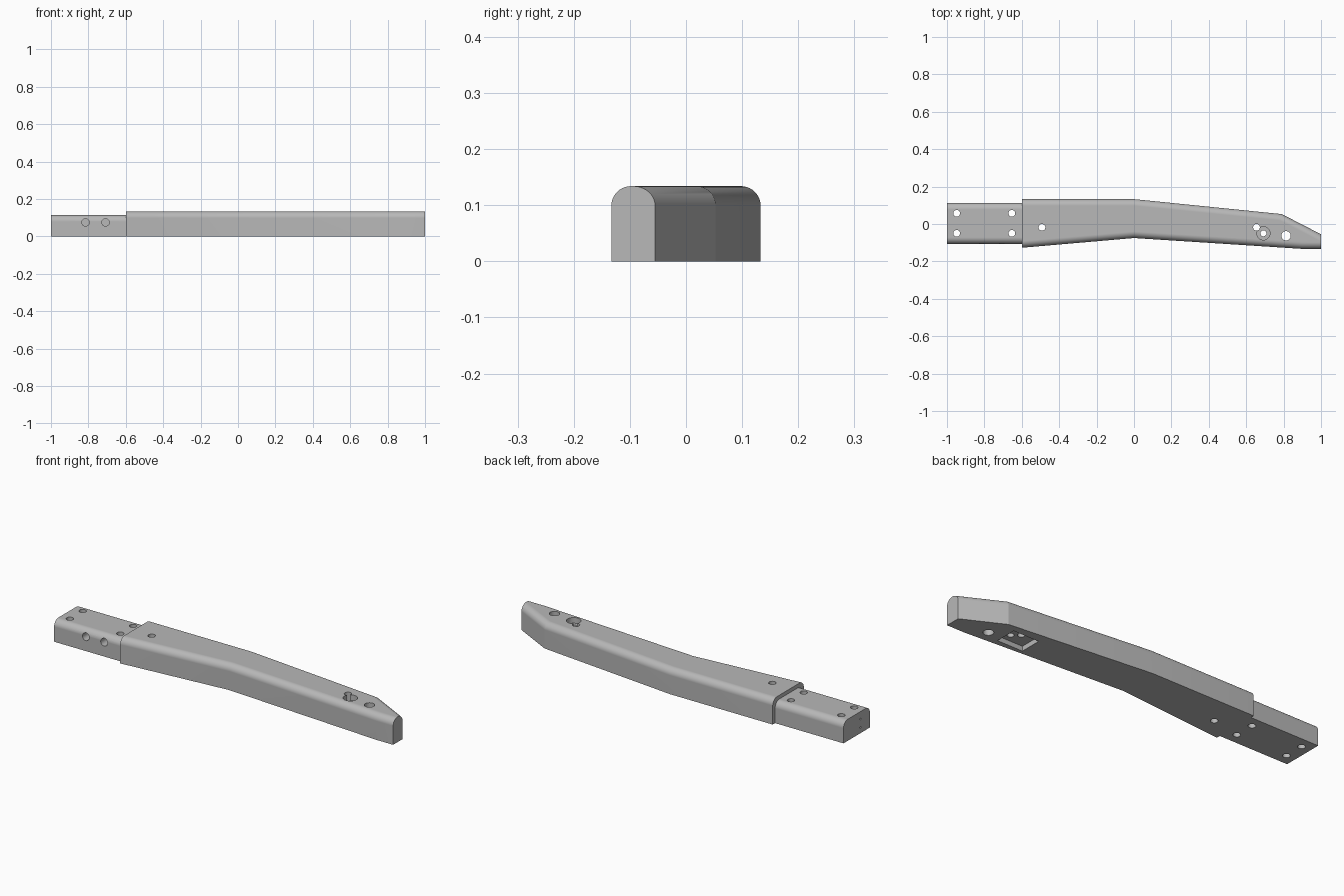
import bpy, bmesh, math
from mathutils import Matrix

if "Cube" in bpy.data.objects:
    bpy.data.objects.remove(bpy.data.objects["Cube"], do_unlink=True)

grey = bpy.data.materials.new("grey_metal")
grey.use_nodes = True
colour = (0.48, 0.48, 0.48, 1)
grey.diffuse_color = colour
grey.node_tree.nodes["Principled BSDF"].inputs["Base Color"].default_value = colour


def add_object(name, bm):
    mesh = bpy.data.meshes.new(name)
    bmesh.ops.recalc_face_normals(bm, faces=bm.faces)
    bm.to_mesh(mesh)
    bm.free()
    mesh.materials.append(grey)
    obj = bpy.data.objects.new(name, mesh)
    bpy.context.collection.objects.link(obj)
    return obj


def rounded_bar(name, outline, height, radius):
    """Extrude a plan outline and round the top edges along its sides."""
    bm = bmesh.new()
    base = bm.faces.new([bm.verts.new((x, y, 0)) for x, y in outline])
    ext = bmesh.ops.extrude_face_region(bm, geom=[base], use_keep_orig=True)
    tops = [v for v in ext["geom"] if isinstance(v, bmesh.types.BMVert)]
    bmesh.ops.translate(bm, verts=tops, vec=(0, 0, height))
    bmesh.ops.recalc_face_normals(bm, faces=bm.faces)
    sides = [e for e in bm.edges if all(v in tops for v in e.verts)
             and abs(e.verts[0].co.x - e.verts[1].co.x) > 0.01]
    bmesh.ops.bevel(bm, geom=sides, offset=radius, offset_type='OFFSET',
                    segments=10, profile=0.5, affect='EDGES', clamp_overlap=False)
    return add_object(name, bm)


def cut(obj, bm):
    """Subtract a temporary cutter from a part."""
    cutter = add_object("cutter", bm)
    cutter.hide_render = True
    mod = obj.modifiers.new("cut", 'BOOLEAN')
    mod.operation = 'DIFFERENCE'
    mod.solver = 'EXACT'
    mod.object = cutter
    bpy.context.view_layer.objects.active = obj
    bpy.ops.object.modifier_apply(modifier=mod.name)
    bpy.data.objects.remove(cutter, do_unlink=True)


def drill(obj, centre, radius, depth, axis='Z'):
    bm = bmesh.new()
    turn = {'Z': Matrix(), 'Y': Matrix.Rotation(math.pi / 2, 4, 'X'),
            'X': Matrix.Rotation(math.pi / 2, 4, 'Y')}[axis]
    bmesh.ops.create_cone(bm, cap_ends=True, segments=32, radius1=radius,
                          radius2=radius, depth=depth,
                          matrix=Matrix.Translation(centre) @ turn)
    cut(obj, bm)


# Main curved arm
arm = rounded_bar("arm_body", [(-0.6, -0.127), (0, -0.075), (0.9, -0.133), (1, -0.133),
                               (1, -0.055), (0.79, 0.053), (0, 0.133), (-0.6, 0.133)],
                  0.134, 0.035)
# Narrower mounting tang
tang = rounded_bar("mounting_tang", [(-1, -0.107), (-0.6, -0.107),
                                     (-0.6, 0.113), (-1, 0.113)], 0.114, 0.035)

# Square recess under the tip
bm = bmesh.new()
bmesh.ops.create_cube(bm, size=1, matrix=Matrix.Translation((0.66, -0.035, 0))
                      @ Matrix.Diagonal((0.148, 0.115, 0.05, 1)))
cut(arm, bm)

# Through holes and counterbore in the arm
for x, y, r in [(-0.492, -0.018, 0.018), (0.655, -0.018, 0.018),
                (0.692, -0.05, 0.016), (0.813, -0.063, 0.025)]:
    drill(arm, (x, y, 0.07), r, 0.4)
drill(arm, (0.692, -0.05, 0.134), 0.035, 0.06)

# Bolt holes through the tang, blind holes in its front and end
for x in (-0.948, -0.653):
    for y in (-0.05, 0.057):
        drill(tang, (x, y, 0.06), 0.018, 0.4)
for x in (-0.815, -0.708):
    drill(tang, (x, -0.107, 0.075), 0.02, 0.16, 'Y')
for z in (0.03, 0.075):
    drill(tang, (-1, -0.03, z), 0.005, 0.04, 'X')

# Smooth fillets with crisp edges
for obj in (arm, tang):
    bpy.ops.object.select_all(action='DESELECT')
    obj.select_set(True)
    bpy.context.view_layer.objects.active = obj
    bpy.ops.object.shade_smooth_by_angle(angle=math.radians(16))
    normals = obj.modifiers.new("normals", 'WEIGHTED_NORMAL')
    normals.keep_sharp = True
